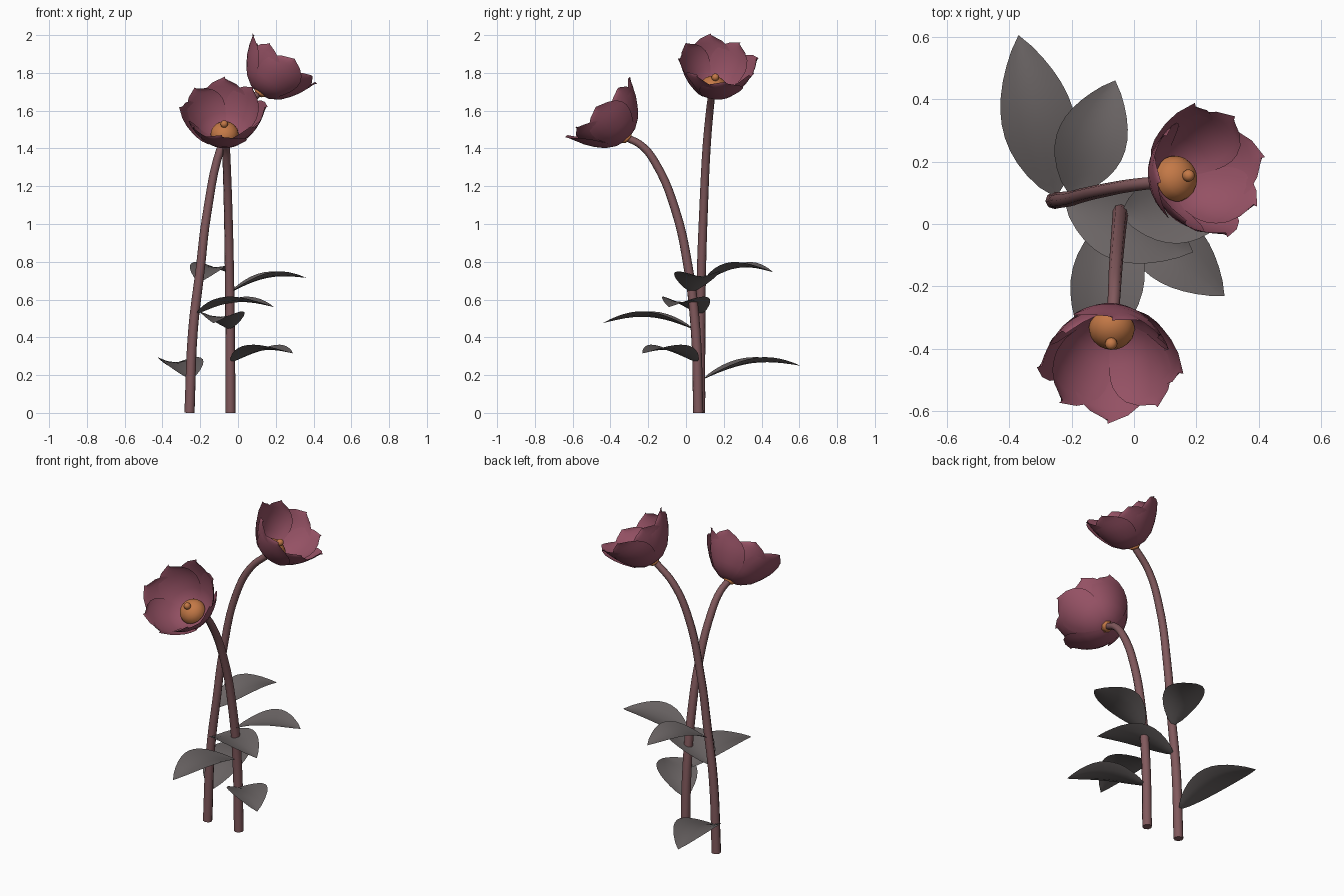
import bpy, bmesh, math
from mathutils import Vector, Matrix

if "Cube" in bpy.data.objects:
    bpy.data.objects.remove(bpy.data.objects["Cube"])


def material(name, rgb):
    m = bpy.data.materials.new(name)
    m.diffuse_color = (*rgb, 1)
    m.use_nodes = True
    m.node_tree.nodes["Principled BSDF"].inputs["Base Color"].default_value = m.diffuse_color
    return m


PETAL = material("dusky rose", (0.30, 0.083, 0.128))
STEM = material("brown mauve", (0.22, 0.10, 0.108))
LEAF = material("warm grey", (0.145, 0.128, 0.128))
CORE = material("orange", (0.55, 0.19, 0.062))


def finish(name, bm, mat, matrix=None):
    bmesh.ops.remove_doubles(bm, verts=bm.verts, dist=0.0005)
    if matrix:
        bm.transform(matrix)
    me = bpy.data.meshes.new(name)
    bm.to_mesh(me)
    bm.free()
    me.materials.append(mat)
    me.shade_smooth()
    ob = bpy.data.objects.new(name, me)
    bpy.context.collection.objects.link(ob)
    return ob


def sheet(bm, fn, nu, nv):
    """Grid surface from fn(s in 0..1, t in -1..1)."""
    rows = [[bm.verts.new(fn(i / nu, 2 * j / nv - 1)) for j in range(nv + 1)]
            for i in range(nu + 1)]
    for a, b in zip(rows, rows[1:]):
        for j in range(nv):
            bm.faces.new((a[j], a[j + 1], b[j + 1], b[j]))


def stem(name, pts):
    cu = bpy.data.curves.new(name, 'CURVE')
    cu.dimensions = '3D'
    cu.bevel_depth = 0.027
    cu.bevel_resolution = 2
    cu.resolution_u = 5
    cu.use_fill_caps = True
    sp = cu.splines.new('BEZIER')
    sp.bezier_points.add(len(pts) - 1)
    for i, (bp, p) in enumerate(zip(sp.bezier_points, pts)):
        bp.co = p
        bp.handle_left_type = bp.handle_right_type = 'AUTO'
        bp.radius = 1 - 0.3 * i / (len(pts) - 1)
    tmp = bpy.data.objects.new(name + "_path", cu)
    bpy.context.collection.objects.link(tmp)
    me = bpy.data.meshes.new_from_object(
        tmp.evaluated_get(bpy.context.evaluated_depsgraph_get()))
    bpy.data.objects.remove(tmp)
    me.materials.clear()
    me.materials.append(STEM)
    ob = bpy.data.objects.new(name, me)
    bpy.context.collection.objects.link(ob)
    bpy.context.view_layer.objects.active = ob
    ob.select_set(True)
    bpy.ops.object.shade_smooth_by_angle(angle=math.radians(50))
    ob.select_set(False)


def leaf(name, base, tip, width, arch=0.05):
    """Arched, slightly channelled leaf blade from base to tip."""
    base, tip = Vector(base), Vector(tip)
    d = tip - base
    side = Vector((-d.y, d.x, 0)).normalized()

    def fn(s, t):
        w = width / 2 * max(0, math.sin(math.pi * s ** 0.9)) ** 0.85
        z = arch * math.sin(math.pi * s) + 0.03 * t * t * w / (width / 2)
        return base + d * s - side * t * w + Vector((0, 0, z))
    bm = bmesh.new()
    sheet(bm, fn, 12, 4)
    finish(name, bm, LEAF)


# petal profile: (radius, height) from the base to the tip
PROFILE = [(0.012, 0.0), (0.065, 0.012), (0.115, 0.045), (0.152, 0.09),
           (0.18, 0.135), (0.202, 0.185), (0.218, 0.232)]


def profile(s):
    f = s * (len(PROFILE) - 1)
    i = min(int(f), len(PROFILE) - 2)
    return Vector(PROFILE[i]).lerp(Vector(PROFILE[i + 1]), f - i)


def flower(name, base, axis, scale):
    rot = Vector(axis).to_track_quat('Z', 'Y').to_matrix().to_4x4()
    mat = Matrix.Translation(base) @ rot
    # two staggered rings of four petals
    for ring, (start, shrink) in enumerate(((0, 1.0), (math.pi / 4, 0.95))):
        bm = bmesh.new()
        for k in range(4):
            mid = start + k * math.pi / 2

            def fn(s, t):
                r, h = profile(s)
                a = mid + t * 0.82 * (1 - s ** 5)
                r = (r + 0.008 * t * s) * shrink * scale
                return Vector((r * math.cos(a), r * math.sin(a),
                               h * shrink + 0.006 * ring))
            sheet(bm, fn, 12, 8)
        finish(f"{name}_{('outer', 'inner')[ring]}_petals", bm, PETAL, mat)
    # domed centre with a knob
    bm = bmesh.new()
    bmesh.ops.create_uvsphere(bm, u_segments=20, v_segments=10, radius=0.074,
        matrix=Matrix.Translation((0, 0, 0.035)) @ Matrix.Diagonal((1, 1, 0.85, 1)))
    bmesh.ops.delete(bm, geom=[v for v in bm.verts if v.co.z < 0.03], context='VERTS')
    bmesh.ops.create_uvsphere(bm, u_segments=12, v_segments=8, radius=0.02,
                              matrix=Matrix.Translation((0, 0, 0.108)))
    finish(name + "_centre", bm, CORE, mat)
    # small collar where the flower meets the stem
    bm = bmesh.new()
    bmesh.ops.create_cone(bm, cap_ends=True, segments=8, radius1=0.02, radius2=0.036,
                          depth=0.014, matrix=Matrix.Translation((0, 0, -0.002)))
    finish(name + "_collar", bm, CORE, mat)


# stems
stem("tall_stem", [(-.257, .075, 0), (-.238, .077, .44), (-.2, .082, .76),
                   (-.165, .092, 1.05), (-.085, .11, 1.42), (0, .125, 1.59),
                   (.112, .137, 1.695)])
stem("short_stem", [(-.04, .065, 0), (-.042, .05, .45), (-.046, .01, .78),
                    (-.052, -.055, 1.07), (-.06, -.16, 1.32), (-.064, -.235, 1.415),
                    (-.07, -.315, 1.458)])

# flower heads
flower("tall_flower", (.112, .14, 1.69), (.58, .14, .80), 0.98)
flower("short_flower", (-.07, -.31, 1.45), (-.03, -.68, .73), 1.04)

# leaves
leaf("tall_stem_leaf_low", (-.25, .085, .175), (-.37, .605, .25), .235)
leaf("tall_stem_leaf_middle", (-.225, .08, .52), (.19, -.09, .56), .24, .045)
leaf("tall_stem_leaf_high", (-.205, .09, .69), (-.06, .46, .745), .225)
leaf("short_stem_leaf_low", (-.04, .06, .265), (.29, -.23, .315), .22, .04)
leaf("short_stem_leaf_middle", (-.045, .045, .44), (-.13, -.44, .475), .235)
leaf("short_stem_leaf_high", (-.045, .03, .635), (.36, .09, .715), .24, .04)
